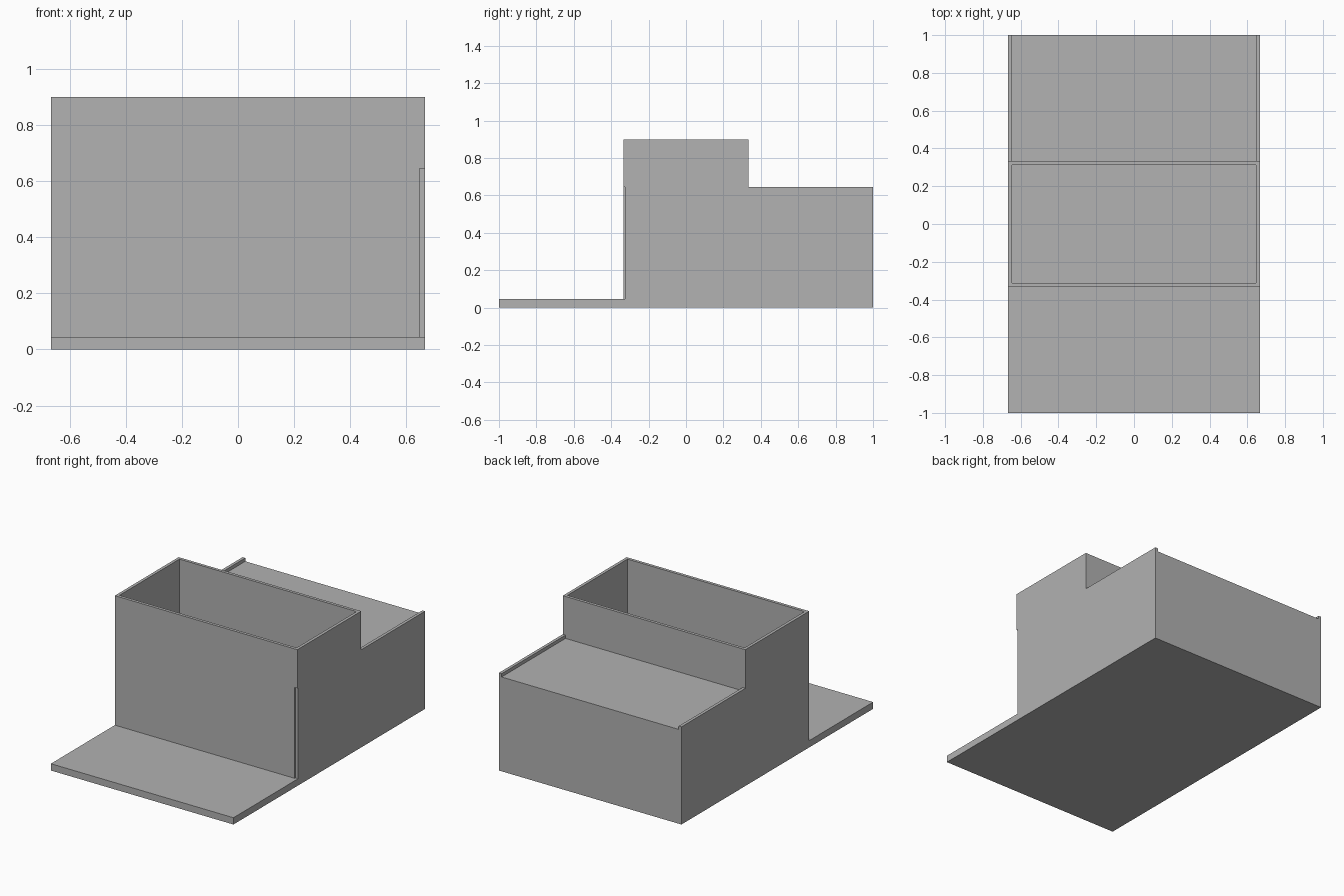
import bpy
import bmesh

cube = bpy.data.objects.get("Cube")
if cube:
    bpy.data.objects.remove(cube, do_unlink=True)

grey = bpy.data.materials.new("plain grey")
grey.use_nodes = True
colour = (0.445, 0.445, 0.445, 1)
grey.diffuse_color = colour
grey.node_tree.nodes["Principled BSDF"].inputs["Base Color"].default_value = colour

HALF_W = 0.667    # half width
MID = 0.333       # half depth of the tall bin
WALL = 0.02       # panel thickness
BASE = 0.045      # base thickness
TALL = 0.9        # tall bin height
LOW = 0.645       # rear side panel height
DECK = 0.623      # rear deck height


def panel(name, profile, x0, x1):
    """Extrude a (y, z) outline from x0 to x1."""
    bm = bmesh.new()
    face = bm.faces.new([bm.verts.new((x0, y, z)) for y, z in profile])
    new = bmesh.ops.extrude_face_region(bm, geom=[face])["geom"]
    verts = [v for v in new if isinstance(v, bmesh.types.BMVert)]
    bmesh.ops.translate(bm, verts=verts, vec=(x1 - x0, 0, 0))
    bmesh.ops.recalc_face_normals(bm, faces=bm.faces)
    mesh = bpy.data.meshes.new(name)
    bm.to_mesh(mesh)
    bm.free()
    mesh.materials.append(grey)
    obj = bpy.data.objects.new(name, mesh)
    bpy.context.collection.objects.link(obj)
    return obj


def board(name, y0, y1, z0, z1, half=HALF_W - WALL):
    return panel(name, [(y0, z0), (y1, z0), (y1, z1), (y0, z1)], -half, half)


# Base board, forming the front tray and the floor
board("base_board", -1, 1, 0, BASE, HALF_W)

# Stepped side panels; their rear tops stand above the deck as rails
step = [(1, BASE), (1, LOW), (MID, LOW), (MID, TALL), (-MID, TALL)]
panel("right_side_panel", step + [(-MID, BASE)], -HALF_W, -HALF_W + WALL)

# The left panel has a shallow recess down its front edge
recess = -MID + 0.008
panel("left_side_panel", step + [(-MID, LOW), (recess, LOW), (recess, BASE)],
      HALF_W - WALL, HALF_W)

# Cross walls of the tall open bin
board("front_wall", -MID, -MID + WALL, BASE, TALL)
board("divider_wall", MID - WALL, MID, BASE, TALL)

# Rear box: back wall and deck
board("back_wall", 1 - WALL, 1, BASE, DECK)
board("rear_deck", MID, 1 - WALL, DECK - WALL, DECK)
